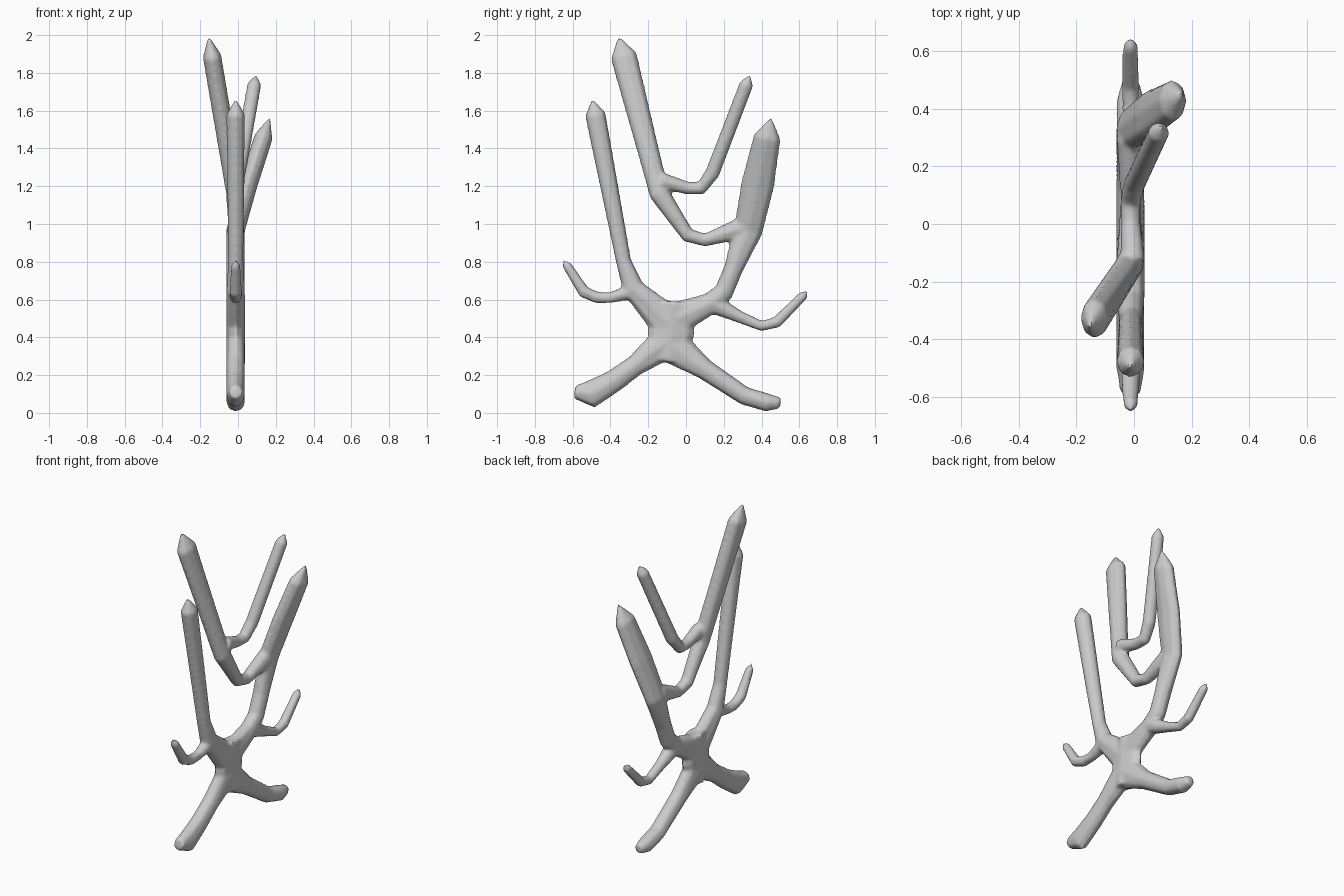
import bpy, bmesh, math
from mathutils import Vector

cube = bpy.data.objects.get("Cube")
if cube:
    bpy.data.objects.remove(cube)

GREY = (0.6, 0.6, 0.6, 1)
mat = bpy.data.materials.new("matte grey")
mat.use_nodes = True
mat.diffuse_color = GREY
mat.node_tree.nodes["Principled BSDF"].inputs["Base Color"].default_value = GREY

SIDES = 8
MIDDLE = -.012     # the plane in which the growth is flat
DEPTH = .05        # greatest half thickness across that plane
TIP = 1.6          # length of a pointed tip, relative to its radius


def direction(points, i):
    """Mean direction of the path at one of its points."""
    total = Vector()
    if i > 0:
        total += (points[i] - points[i - 1]).normalized()
    if i < len(points) - 1:
        total += (points[i + 1] - points[i]).normalized()
    return total.normalized()


def cross_section(bm, centre, along, radius):
    """Ring of vertices, flattened where the branch is thick."""
    side = along.cross(Vector((1, 0, 0))).normalized()
    out = side.cross(along) * min(radius, DEPTH)
    ring = []
    for k in range(SIDES):
        angle = math.tau * k / SIDES
        offset = side * radius * math.cos(angle) + out * math.sin(angle)
        ring.append(bm.verts.new(centre + offset))
    return ring


def branch(name, *stations, lean=0, lean_from=0, pointed=True):
    """Tube through stations of y, z and radius, leaning sideways above a height."""
    points = []
    for y, z, radius in stations:
        points.append(Vector((MIDDLE + lean * max(z - lean_from, 0), y, z)))

    bm = bmesh.new()
    rings = []
    for i, (y, z, radius) in enumerate(stations):
        rings.append(cross_section(bm, points[i], direction(points, i), radius))
    for lower, upper in zip(rings, rings[1:]):
        for k in range(SIDES):
            n = (k + 1) % SIDES
            bm.faces.new((lower[k], lower[n], upper[n], upper[k]))

    # close both ends, drawing the far one out to a point
    bm.faces.new(rings[0])
    cap = bm.faces.new(rings[-1])
    if pointed:
        end = direction(points, len(points) - 1)
        poke = bmesh.ops.poke(bm, faces=[cap])
        poke["verts"][0].co = points[-1] + end * radius * TIP
    bmesh.ops.recalc_face_normals(bm, faces=bm.faces)

    mesh = bpy.data.meshes.new(name)
    bm.to_mesh(mesh)
    bm.free()
    mesh.materials.append(mat)
    obj = bpy.data.objects.new(name, mesh)
    bpy.context.collection.objects.link(obj)
    obj.select_set(True)
    return obj


bpy.ops.object.select_all(action="DESELECT")

# trunk and its two blunt feet
trunk = branch("trunk", (-.09, .27, .07), (-.08, .42, .13), (-.07, .59, .09),
               pointed=False)
branch("front_foot", (-.07, .4, .1), (-.27, .25, .057), (-.38, .17, .062),
       (-.5, .1, .076), (-.59, .11, .036), pointed=False)
branch("back_foot", (-.08, .36, .1), (.1, .23, .057), (.31, .09, .05),
       (.43, .055, .05), (.5, .053, .03), pointed=False)

# upright stems rising from the trunk
branch("front_stem", (-.09, .47, .1), (-.28, .66, .06), (-.33, .8, .042),
       (-.48, 1.58, .056))
branch("back_stem", (-.05, .5, .09), (.13, .58, .06), (.2, .64, .054),
       (.25, .76, .052), (.33, .97, .08), (.38, 1.21, .09), (.43, 1.46, .074),
       lean=.32, lean_from=1)

# small hooked shoots beside them
branch("front_shoot", (-.26, .65, .045), (-.4, .61, .03), (-.47, .61, .032),
       (-.54, .64, .034), (-.63, .78, .026))
branch("back_shoot", (.14, .58, .055), (.28, .51, .034), (.4, .46, .029),
       (.48, .48, .032), (.62, .62, .027))

# tall stem arching over from the back stem, and the stem forking from it
branch("tall_stem", (.3, .98, .06), (.1, .915, .036), (.01, .94, .04),
       (-.14, 1.16, .056), (-.19, 1.35, .058), (-.33, 1.89, .072),
       lean=-.17, lean_from=1.15)
branch("upper_stem", (-.13, 1.23, .045), (.01, 1.19, .035), (.08, 1.19, .037),
       (.14, 1.27, .04), (.32, 1.74, .038), lean=.18, lean_from=1.19)

# fuse everything into one growth and soften the forks
bpy.context.view_layer.objects.active = trunk
bpy.ops.object.join()
trunk.name = "branching_growth"

fuse = trunk.modifiers.new("fuse", "REMESH")
fuse.mode = "VOXEL"
fuse.voxel_size = .01
soften = trunk.modifiers.new("soften", "SMOOTH")
soften.iterations = 6
for modifier in ("fuse", "soften"):
    bpy.ops.object.modifier_apply(modifier=modifier)
bpy.ops.object.shade_smooth_by_angle(angle=math.radians(40))
